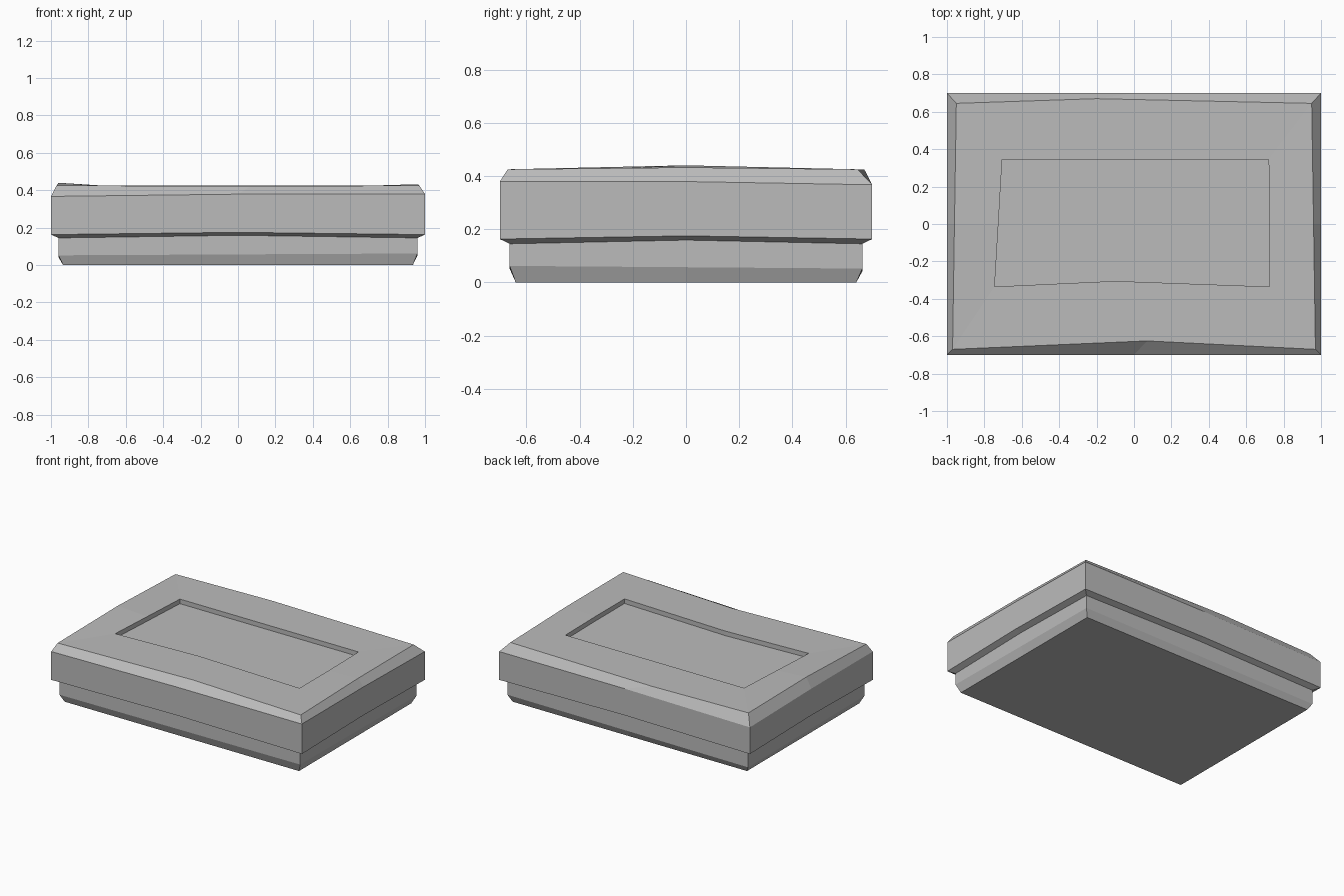
import bpy
import bmesh

cube = bpy.data.objects.get("Cube")
if cube:
    bpy.data.objects.remove(cube, do_unlink=True)

GREY = (0.5, 0.5, 0.5, 1.0)
stone = bpy.data.materials.new("stone_grey")
stone.use_nodes = True
stone.diffuse_color = GREY
stone.node_tree.nodes["Principled BSDF"].inputs["Base Color"].default_value = GREY

# Corner and edge-midpoint directions, counter-clockwise from the front
SIGNS = [(-1, -1), (0, -1), (1, -1), (1, 0), (1, 1), (0, 1), (-1, 1), (-1, 0)]
FRONT, RIGHT, BACK, LEFT = 1, 3, 5, 7


def ring(half_x, half_y, z, bump=0.0, tilt=0.0, nudges=None):
    """Rectangle with edge midpoints; bump lifts midpoints, tilt leans it."""
    points = []
    for i, (sx, sy) in enumerate(SIGNS):
        lift = bump if sx * sy == 0 else 0
        dx, dy, dz = (nudges or {}).get(i, (0, 0, 0))
        points.append((sx * half_x + dx, sy * half_y + dy,
                       z + lift + tilt * (sx - sy) / 2 + dz))
    return points


def build_stack(name, rings, cap_bottom=False, cap_top=False):
    """Join successive rings with flat-shaded sides."""
    bm = bmesh.new()
    loops = [[bm.verts.new(p) for p in points] for points in rings]
    for low, high in zip(loops, loops[1:]):
        for i in range(len(low)):
            j = (i + 1) % len(low)
            bm.faces.new((low[i], low[j], high[j], high[i]))
    if cap_bottom:
        bm.faces.new(loops[0][::-1])
    if cap_top:
        bm.faces.new(loops[-1])
    mesh = bpy.data.meshes.new(name)
    bm.to_mesh(mesh)
    bm.free()
    mesh.materials.append(stone)
    obj = bpy.data.objects.new(name, mesh)
    bpy.context.collection.objects.link(obj)
    return obj


# Narrow base with a chamfered foot
joint = ring(0.96, 0.663, 0.145, bump=0.014)
build_stack("base", [
    ring(0.935, 0.64, 0),
    ring(0.96, 0.663, 0.052, tilt=0.01),
    joint,
], cap_bottom=True)

# Worn upper rim: the midpoints wander, the sides rise a little
rim = ring(0.96, 0.658, 0.425, nudges={
    0: (-0.01, -0.012, 0), FRONT: (0.07, 0.033, -0.003),
    2: (0.01, -0.012, 0), RIGHT: (0, 0, 0.007),
    4: (-0.01, -0.013, 0), BACK: (-0.2, 0.012, 0),
    6: (0.01, -0.013, 0), LEFT: (0, 0, 0.015)})

# Sunken panel outline, slightly skewed
skew = {0: (-0.02, 0, 0), FRONT: (-0.1, 0.03, 0), 4: (-0.005, 0.01, 0),
        BACK: (-0.2, 0.01, 0), 6: (0.02, 0.01, 0)}

# Overhanging lid with a sloped underside, chamfered rim and recess
build_stack("lid", [
    joint,
    ring(1, 0.7, 0.163, bump=0.012),
    ring(1, 0.7, 0.367, bump=0.006, tilt=0.012),
    rim,
    ring(0.725, 0.335, 0.425, nudges=skew),
    ring(0.725, 0.335, 0.392, nudges=skew),
], cap_top=True)
